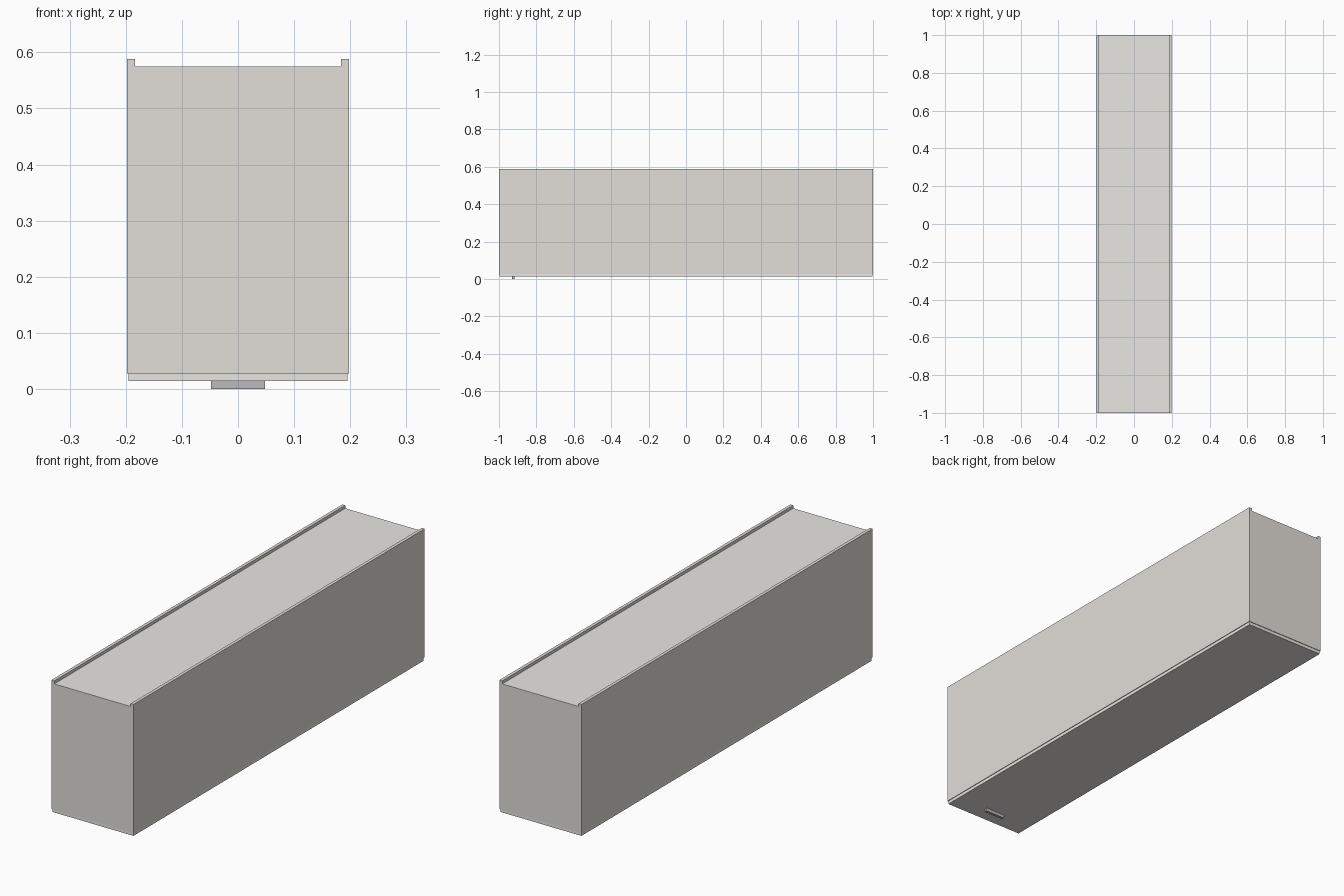
import bpy, bmesh

if "Cube" in bpy.data.objects:
    bpy.data.objects.remove(bpy.data.objects["Cube"])


def material(name, rgb):
    m = bpy.data.materials.new(name)
    m.diffuse_color = (*rgb, 1)
    m.use_nodes = True
    m.node_tree.nodes["Principled BSDF"].inputs["Base Color"].default_value = m.diffuse_color
    return m


def extrude_profile(name, points, y0, y1, mat):
    """Extrude an x-z outline along y."""
    bm = bmesh.new()
    face = bm.faces.new([bm.verts.new((x, y0, z)) for x, z in points])
    out = bmesh.ops.extrude_face_region(bm, geom=[face])
    verts = [g for g in out["geom"] if isinstance(g, bmesh.types.BMVert)]
    bmesh.ops.translate(bm, verts=verts, vec=(0, y1 - y0, 0))
    bmesh.ops.recalc_face_normals(bm, faces=bm.faces)
    mesh = bpy.data.meshes.new(name)
    bm.to_mesh(mesh)
    bm.free()
    mesh.materials.append(mat)
    obj = bpy.data.objects.new(name, mesh)
    bpy.context.collection.objects.link(obj)
    return obj


def box(name, half_x, y0, y1, z0, z1, mat):
    pts = [(-half_x, z0), (half_x, z0), (half_x, z1), (-half_x, z1)]
    return extrude_profile(name, pts, y0, y1, mat)


beige = material("beige", (0.76, 0.73, 0.69))
pale = material("pale", (0.81, 0.80, 0.77))
grey = material("dark_grey", (0.5, 0.5, 0.52))

# Cabinet body with a raised rail along each long top edge
half = [(0.198, 0.028), (0.198, 0.588), (0.184, 0.588), (0.184, 0.573)]
outline = half + [(-x, z) for x, z in reversed(half)]
extrude_profile("cabinet_body", outline, -1, 1, beige)

# Recessed top panel between the rails
box("top_panel", 0.184, -1, 1, 0.573, 0.575, pale)

# Slightly inset door underneath, with its pull
box("bottom_door", 0.195, -0.997, 0.997, 0.014, 0.028, pale)
box("door_pull", 0.048, -0.93, -0.918, 0, 0.014, grey)
